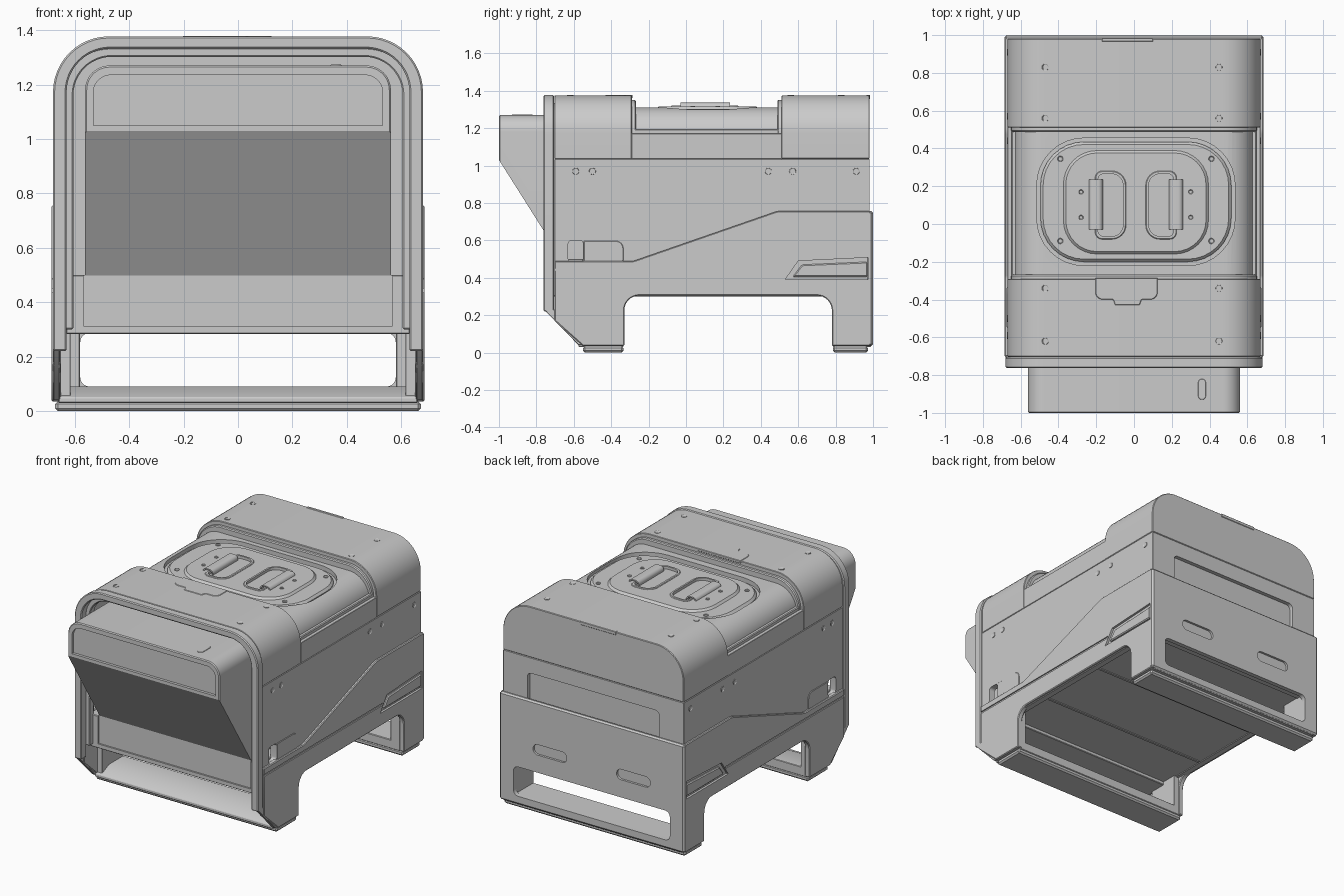
import bpy, bmesh, math
from mathutils import Vector, Matrix

if "Cube" in bpy.data.objects:
    bpy.data.objects.remove(bpy.data.objects["Cube"])


def fillet(pts, n=8):
    """Closed 2D outline; a third number on a point rounds that corner."""
    out = []
    for i, p in enumerate(pts):
        c = Vector(p[:2])
        if len(p) < 3:
            out.append(c)
            continue
        d1 = (Vector(pts[i - 1][:2]) - c).normalized()
        d2 = (Vector(pts[(i + 1) % len(pts)][:2]) - c).normalized()
        half = d1.angle(d2) / 2
        mid = c + (d1 + d2).normalized() * p[2] / math.sin(half)
        s = c + d1 * p[2] / math.tan(half) - mid
        e = c + d2 * p[2] / math.tan(half) - mid
        turn = math.atan2(s.x * e.y - s.y * e.x, s.dot(e))
        for k in range(n + 1):
            out.append(mid + Matrix.Rotation(turn * k / n, 2) @ s)
    return out


def rect(x0, x1, y0, y1, r=0):
    c = [(x0, y0), (x0, y1), (x1, y1), (x1, y0)]
    return fillet([(*p, r) for p in c]) if r else fillet(c)


def arch(w, z0, z1, r):
    return fillet([(-w, z0), (-w, z1, r), (w, z1, r), (w, z0)], 12)


def hoop(outer, inner):
    return outer + inner[::-1]


def prism(name, pts, axis, a, b, bevel=0.0):
    put = {'x': lambda p, d: (d, p[0], p[1]), 'y': lambda p, d: (p[0], d, p[1]),
           'z': lambda p, d: (p[0], p[1], d)}[axis]
    bm = bmesh.new()
    lo = [bm.verts.new(put(p, a)) for p in pts]
    hi = [bm.verts.new(put(p, b)) for p in pts]
    bm.faces.new(lo)
    bm.faces.new(hi)
    for i in range(len(pts)):
        bm.faces.new((lo[i - 1], lo[i], hi[i], hi[i - 1]))
    bmesh.ops.recalc_face_normals(bm, faces=bm.faces)
    if bevel:
        sharp = [e for e in bm.edges if e.calc_face_angle(0) > 0.7]
        bmesh.ops.bevel(bm, geom=sharp, offset=bevel, segments=1, profile=0.5,
                        affect='EDGES', clamp_overlap=True)
    return finish(name, bm)


def finish(name, bm):
    me = bpy.data.meshes.new(name)
    bm.to_mesh(me)
    bm.free()
    ob = bpy.data.objects.new(name, me)
    bpy.context.collection.objects.link(ob)
    return ob


def cut(ob, *cutters):
    for c in cutters:
        m = ob.modifiers.new('cut', 'BOOLEAN')
        m.operation, m.object = 'DIFFERENCE', c
    dg = bpy.context.evaluated_depsgraph_get()
    me = bpy.data.meshes.new_from_object(ob.evaluated_get(dg))
    ob.modifiers.clear()
    ob.data = me
    for c in cutters:
        bpy.data.objects.remove(c)
    return ob


def sides(name, pts, a, b, bevel=0.0):
    return [(s, prism(t + name, pts, 'x', s * a, s * b, bevel))
            for s, t in ((1, 'right_'), (-1, 'left_'))]


def screws(name, places, direction, r):
    bm = bmesh.new()
    d = Vector(direction)
    rot = Vector((0, 0, 1)).rotation_difference(d).to_matrix().to_4x4()
    for p in places:
        g = bmesh.ops.create_cone(bm, cap_ends=True, segments=20, radius1=r, radius2=r * .9,
                                  depth=.006, matrix=Matrix.Translation(p) @ rot)
        top = max({f for v in g['verts'] for f in v.link_faces},
                  key=lambda f: f.calc_center_median().dot(d))
        bmesh.ops.inset_region(bm, faces=[top], thickness=r * .4)
        bmesh.ops.translate(bm, verts=top.verts, vec=d * -.005)
    return finish(name, bm)


# inner body with a shallow well for the lid
core = prism('body_core', arch(.632, .305, 1.31, .15), 'y', -.45, .95)
cut(core, prism('c', rect(-.515, .535, -.22, .455, .25), 'z', 1.28, 1.4))

# hood, rear cap and lips beside the top recess
prism('front_hood', hoop(arch(.67, 1.036, 1.375, .2), arch(.63, 1.036, 1.335, .16)),
      'y', -.703, -.29, .003)
prism('rear_cap', arch(.67, 1.036, 1.375, .2), 'y', .51, .982, .004)
prism('front_recess_lip', arch(.65, 1.1, 1.35, .18), 'y', -.30, -.268, .006)
prism('rear_recess_lip', arch(.65, 1.1, 1.35, .18), 'y', .488, .52, .006)
sides('recess_ledge', rect(-.292, .512, 1.036, 1.172), .62, .67, .002)
sides('recess_inner_ledge', rect(-.28, .5, 1.1, 1.195), .61, .648, .005)

# side walls with the small window and its cover
for s, wall in sides('side_wall', rect(-.703, .982, .3, 1.034), .628, .67, .002):
    cut(wall, prism('c', rect(-.63, -.55, .485, .6, .02), 'x', s * .6, s * .7))
sides('window_cover', fillet([(-.547, .482), (-.547, .597), (-.335, .597, .04),
                              (-.335, .482, .015)]), .66, .674, .003)

# lower side skirts that run down into the legs
skirt = fillet([(-.702, .49), (-.28, .49, .05), (.49, .757, .1), (.985, .757), (.985, .035),
                (.78, .035), (.78, .305, .08), (-.33, .305, .08), (-.33, .035),
                (-.55, .035), (-.702, .17)])
for s, ob in sides('skirt', skirt, .65, .685, .005):
    cut(ob, prism('c', rect(-.72, .56, .436, .45), 'x', s * .677, s * .7),
        prism('c', fillet([(.53, .39), (.60, .49), (.974, .508), (.974, .39)]),
              'x', s * .66, s * .7))
sides('carry_grip', fillet([(.57, .405), (.62, .47, .02), (.97, .485), (.97, .405)]),
      .65, .683, .006)
sides('front_leg', rect(-.56, -.335, .05, .315), .615, .66, .003)
sides('rear_leg', rect(.785, .98, .04, .315), .58, .66, .004)

# cross bars and feet
prism('front_bar', fillet([(-.575, .03), (-.575, .05), (-.49, .09), (-.335, .09),
                           (-.335, .03)]), 'x', -.66, .66, .003)
prism('rear_bar', rect(.785, .99, .03, .09), 'x', -.66, .66, .004)
prism('front_foot', rect(-.55, -.335, 0, .035), 'x', -.672, .672, .01)
prism('rear_foot', rect(.785, .972, 0, .035), 'x', -.672, .672, .01)
for i, y in enumerate((-.1, .4)):
    prism(f'floor_rib_{i}', rect(y - .01, y + .01, .3, .32), 'x', -.62, .62, .002)

# rear wall with recess, and the lower rear panel with leg opening and grips
wall = prism('rear_wall', rect(-.67, .67, .3, 1.034), 'y', .92, .982, .002)
cut(wall, prism('c', fillet([(-.49, .74), (-.49, .93, .03), (.49, .93, .03), (.49, .74)]),
                'y', .955, 1.1))
panel = prism('rear_panel', rect(-.685, .685, .035, .757), 'y', .97, 1.0, .01)
cut(panel, prism('c', rect(-.58, .58, .09, .287, .035), 'y', .8, 1.1),
    *[prism('c', rect(x - .125, x + .125, .405, .475, .034), 'y', .985, 1.1)
      for x in (-.31, .31)])

# front rim frame, stepped bezel and raked lower ends
prism('front_rim', hoop(arch(.68, .22, 1.377, .205), arch(.63, .22, 1.332, .16)),
      'y', -.762, -.705, .006)
sides('rim_raked_end', fillet([(-.76, .23), (-.575, .04), (-.53, .04), (-.702, .23)]),
      .655, .68, .003)
prism('front_bezel', hoop(arch(.635, .3, 1.335, .16), arch(.605, .3, 1.302, .14)),
      'y', -.71, -.66, .005)

# front base block with inset panel
base = prism('front_base', rect(-.632, .632, .283, .5), 'y', -.675, -.44, .004)
cut(base, prism('c', rect(-.567, .567, .312, .6), 'y', -.8, -.664))

# front chute: arched block sliced by the sloping underside
bm = bmesh.new()
block = prism('chute', arch(.562, .49, 1.27, .09), 'y', -1.0, -.44, .006)
bm.from_mesh(block.data)
bmesh.ops.bisect_plane(bm, geom=bm.verts[:] + bm.edges[:] + bm.faces[:],
                       plane_co=(0, -1, 1.03), plane_no=(0, -.53, -.335), clear_outer=True)
bmesh.ops.holes_fill(bm, edges=[e for e in bm.edges if e.is_boundary], sides=0)
bmesh.ops.recalc_face_normals(bm, faces=bm.faces)
bm.to_mesh(block.data)
bm.free()
cut(block, prism('c', arch(.532, 1.05, 1.235, .065), 'y', -1.1, -.982))

# lid: outer ring plate and inner plate with finger pockets
prism('lid_ring', rect(-.495, .515, -.2, .435, .23), 'z', 1.27, 1.303, .014)
lid = prism('lid_plate', rect(-.375, .395, -.16, .39, .18), 'z', 1.28, 1.316, .014)


def span(s, a, b):
    return sorted((.01 + s * a, .01 + s * b))


def dee(s, a, b, y0, y1, r):
    """Pocket outline, rounder on the side facing the lid centre."""
    i, o = .01 + s * a, .01 + s * b
    return fillet([(i, y0, r), (i, y1, r), (o, y1, r / 2), (o, y0, r / 2)])


cut(lid, *[prism('c', dee(s, .068, .2, -.065, .265, .06), 'z', 1.292, 1.4)
           for s in (-1, 1)])
for s, tag in ((-1, 'left'), (1, 'right')):
    ring = prism(tag + '_pocket_rim', dee(s, .052, .216, -.081, .281, .075),
                 'z', 1.31, 1.321, .004)
    cut(ring, prism('c', dee(s, .068, .2, -.065, .265, .06), 'z', 1.2, 1.4))
    x0, x1 = span(s, .175, .25)
    prism(tag + '_lid_handle', hoop(
        fillet([(x0, 1.30), (x0, 1.336, .025), (x1, 1.336, .025), (x1, 1.30)]),
        fillet([(x0 + .008, 1.30), (x0 + .008, 1.328, .018), (x1 - .008, 1.328, .018),
                (x1 - .008, 1.30)])), 'y', -.03, .235)

# top pull tab and rear tag
prism('pull_tab', fillet([(-.205, -.285), (-.205, -.40, .04), (-.11, -.40, .01),
                          (-.10, -.43, .01), (.03, -.43, .01), (.04, -.40, .01),
                          (.125, -.40, .04), (.125, -.285)]), 'z', 1.36, 1.378, .003)
prism('rear_tag', rect(-.17, .1, 1.355, 1.378), 'y', .965, .985, .003)
prism('chute_catch', rect(.34, .38, -.93, -.82, .019), 'z', 1.26, 1.273, .002)

# fasteners
screws('hood_screws', [(x, y, 1.374) for x in (-.47, .45) for y in (-.62, -.34, .56, .83)],
       (0, 0, 1), .019)
screws('lid_ring_screws', [(x, y, 1.303) for x in (-.39, .41) for y in (-.09, .345)],
       (0, 0, 1), .016)
screws('handle_screws', [(.01 + s * x, y, z) for s in (-1, 1)
                         for x, z in ((.14, 1.293), (.29, 1.316)) for y in (.035, .17)],
       (0, 0, 1), .013)
for s, tag in ((-1, 'left'), (1, 'right')):
    screws(tag + '_wall_screws', [(s * .67, y, .97) for y in (-.59, -.5, .44, .57, .91)],
           (s, 0, 0), .019)

bpy.ops.object.select_all(action='DESELECT')
for ob in bpy.context.scene.objects:
    ob.select_set(True)
bpy.context.view_layer.objects.active = core
bpy.ops.object.shade_smooth_by_angle(angle=math.radians(30))
